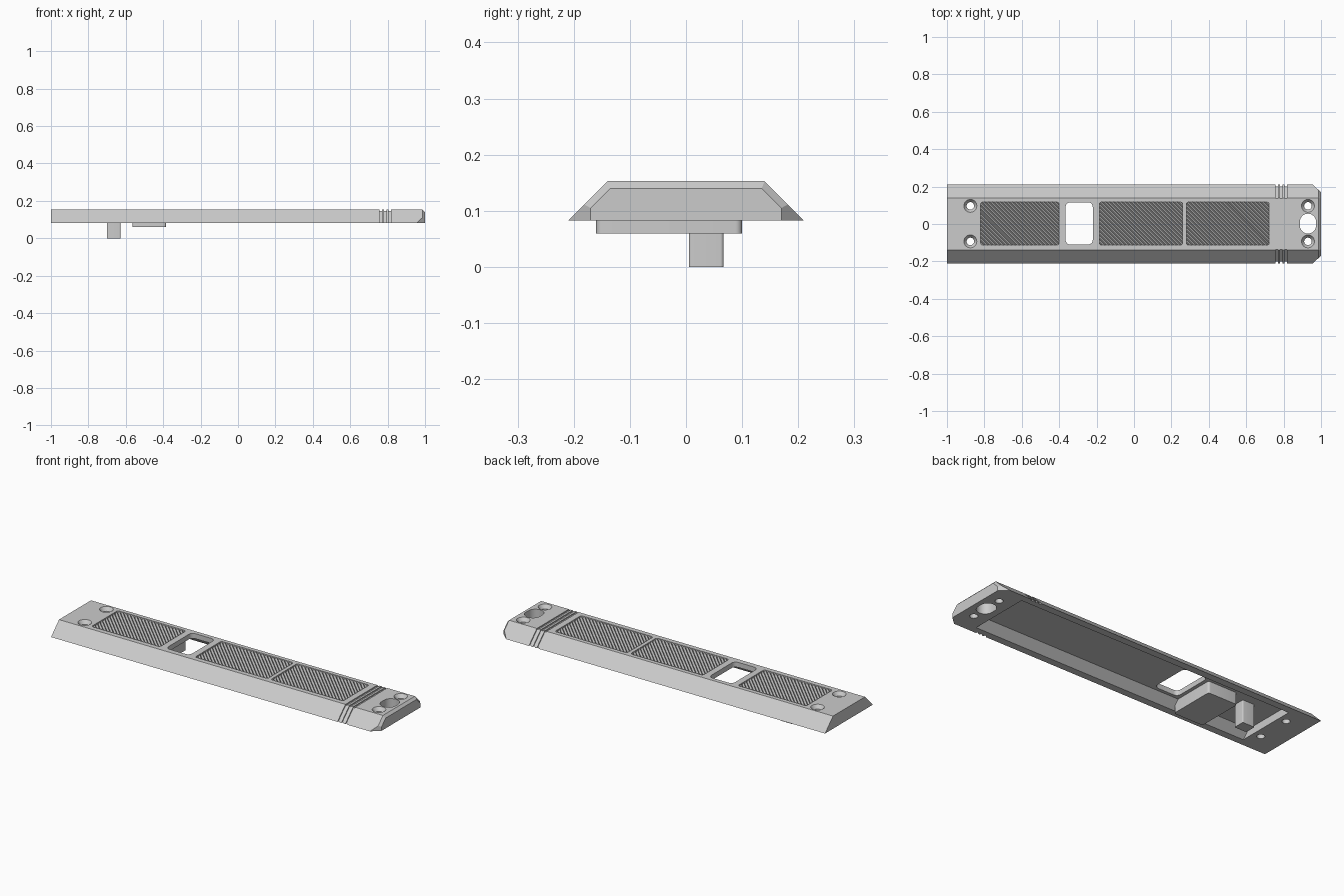
import bpy, bmesh, math
from mathutils import Vector

if "Cube" in bpy.data.objects:
    bpy.data.objects.remove(bpy.data.objects["Cube"], do_unlink=True)

grey = bpy.data.materials.new("plain_grey")
grey.use_nodes = True
COLOUR = (0.6, 0.6, 0.6, 1)
grey.diffuse_color = COLOUR
grey.node_tree.nodes["Principled BSDF"].inputs["Base Color"].default_value = COLOUR

BASE, TOP, CEILING, FLOOR = 0.083, 0.153, 0.125, 0.141


def make_object(name, bm):
    mesh = bpy.data.meshes.new(name)
    bm.to_mesh(mesh)
    bm.free()
    mesh.materials.append(grey)
    obj = bpy.data.objects.new(name, mesh)
    bpy.context.collection.objects.link(obj)
    return obj


def loft(rings):
    """Closed solid through rings that have equal point counts."""
    bm = bmesh.new()
    loops = [[bm.verts.new(p) for p in ring] for ring in rings]
    n = len(loops[0])
    for a, b in zip(loops, loops[1:]):
        for i in range(n):
            j = (i + 1) % n
            bm.faces.new((a[i], a[j], b[j], b[i]))
    bm.faces.new(loops[0])
    bm.faces.new(loops[-1])
    bmesh.ops.recalc_face_normals(bm, faces=bm.faces)
    return bm


def rounded(cx, cy, w, h, r, z, steps=8):
    """Rounded rectangle ring at height z."""
    ring = []
    for k, (sx, sy) in enumerate([(1, 1), (-1, 1), (-1, -1), (1, -1)]):
        for i in range(steps):
            a = math.pi / 2 * (k + i / (steps - 0.9))
            ring.append((cx + sx * (w / 2 - r) + r * math.cos(a),
                         cy + sy * (h / 2 - r) + r * math.sin(a), z))
    return ring


def block(name, cx, cy, w, h, r, z0, z1):
    return make_object(name, loft([rounded(cx, cy, w, h, r, z) for z in (z0, z1)]))


def section(x, d=0.0):
    """Body cross-section, inset by d on the top and slopes."""
    low, high = 0.21 - 1.41 * d, 0.14 - 0.41 * d
    return [(x, -low, BASE), (x, low, BASE), (x, high, TOP - d), (x, -high, TOP - d)]


# Body with three wrap-around grooves
rings = [section(-1)]
for gx in (0.763, 0.787, 0.811):
    a, b = gx - 0.006, gx + 0.006
    rings += [section(a), section(a, 0.006), section(b, 0.006), section(b)]
rings.append(section(1))
bm = loft(rings)

# Chamfered end
cuts = [((1, 0, 0.14), (1, 0, 1))]
for s in (1, -1):
    cuts += [((1, s * 0.17, 0.105), (1.4, s, 1)), ((1, s * 0.17, BASE), (0.9, s, 0))]
for co, no in cuts:
    bmesh.ops.bisect_plane(bm, geom=bm.verts[:] + bm.edges[:] + bm.faces[:], dist=1e-6,
                           plane_co=co, plane_no=Vector(no).normalized(), clear_outer=True)
    bmesh.ops.holes_fill(bm, edges=[e for e in bm.edges if e.is_boundary], sides=0)
bmesh.ops.recalc_face_normals(bm, faces=bm.faces)
body = make_object("body", bm)

# Cutters: underside cavity, window, end slot, screw holes, grip recesses
cutters = [make_object("cavity_cutter", loft([
    [(x, -0.18, 0.073), (x, 0.18, 0.073), (x, 0.128, CEILING), (x, -0.128, CEILING)]
    for x in (-0.83, 0.85)]))]
cutters.append(block("window_cutter", -0.293, 0.003, 0.145, 0.226, 0.025, 0, 0.3))
cutters.append(block("slot_cutter", 0.93, 0.002, 0.086, 0.106, 0.042, 0, 0.3))
for x in (-0.875, 0.93):
    for y in (-0.093, 0.097):
        cutters.append(make_object("screw_cutter", loft([
            rounded(x, y, 2 * r, 2 * r, r, z)
            for r, z in ((0.02, 0), (0.02, 0.133), (0.035, TOP + 0.0005), (0.035, 0.3))])))

PANELS = [(-0.82, -0.40), (-0.185, 0.26), (0.28, 0.723)]
Y0, Y1 = -0.113, 0.117
for a, b in PANELS:
    cutters.append(block("recess_cutter", (a + b) / 2, (Y0 + Y1) / 2,
                         b - a, Y1 - Y0, 0.012, FLOOR, 0.3))

for cutter in cutters:
    cutter.hide_render = True
    mod = body.modifiers.new("cut", 'BOOLEAN')
    mod.operation = 'DIFFERENCE'
    mod.solver = 'EXACT'
    mod.object = cutter
bpy.context.view_layer.update()
graph = bpy.context.evaluated_depsgraph_get()
cut_mesh = bpy.data.meshes.new_from_object(body.evaluated_get(graph))
body.modifiers.clear()
body.data = cut_mesh
for cutter in cutters:
    bpy.data.objects.remove(cutter, do_unlink=True)

# Diagonal ridged grip in each recess
across, along = Vector((1, 1, 0)).normalized(), Vector((1, -1, 0)).normalized()
PITCH = 0.015
for k, (a, b) in enumerate(PANELS):
    bm = bmesh.new()
    centre = Vector(((a + b) / 2, (Y0 + Y1) / 2, 0))
    previous = None
    for i in range(-50, 51):
        p = centre + across * (i * PITCH / 2)
        p.z = FLOOR + 0.0005 if i % 2 else TOP - 0.001
        pair = [bm.verts.new(p - along * 0.5), bm.verts.new(p + along * 0.5)]
        if previous:
            bm.faces.new((previous[0], previous[1], pair[1], pair[0]))
        previous = pair
    for co, no in (((a, 0, 0), (-1, 0, 0)), ((b, 0, 0), (1, 0, 0)),
                   ((0, Y0, 0), (0, -1, 0)), ((0, Y1, 0), (0, 1, 0))):
        bmesh.ops.bisect_plane(bm, geom=bm.verts[:] + bm.edges[:] + bm.faces[:],
                               plane_co=co, plane_no=no, clear_outer=True)
    for f in bm.faces:
        f.normal_update()
        if f.normal.z < 0:
            f.normal_flip()
    make_object(f"grip_ridges_{k + 1}", bm)

# Underside stop block and post
stop = block("stop_block", -0.475, -0.03, 0.18, 0.26, 0.012, 0.06, CEILING + 0.005)
post = block("latch_post", -0.665, 0.036, 0.073, 0.062, 0.006, 0, CEILING + 0.005)

# Smooth the rounded walls, keep edges crisp
bpy.ops.object.select_all(action='DESELECT')
for obj in (body, stop, post):
    obj.select_set(True)
bpy.context.view_layer.objects.active = body
bpy.ops.object.shade_smooth_by_angle(angle=math.radians(25))
